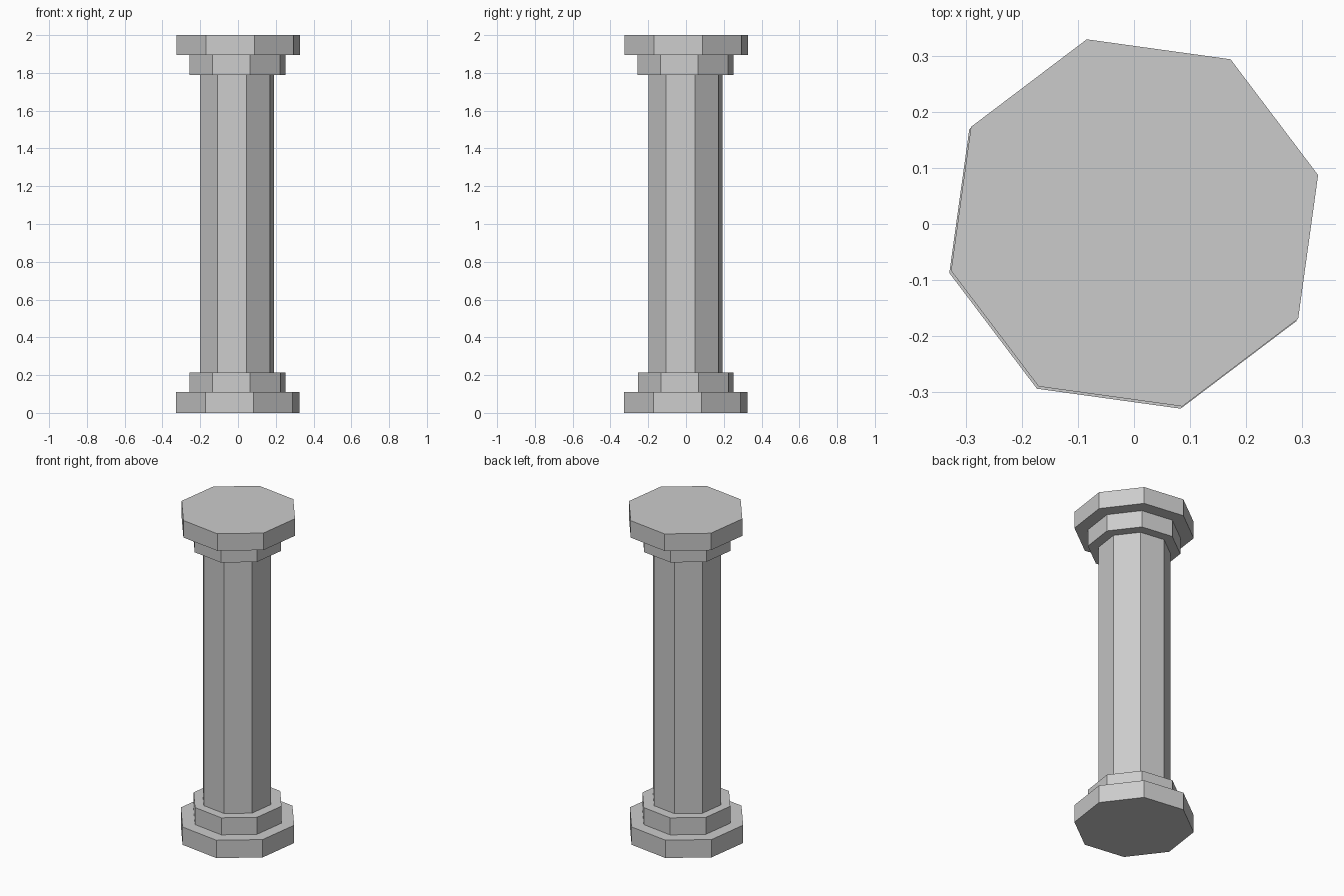
import bpy, math

if "Cube" in bpy.data.objects:
    bpy.data.objects.remove(bpy.data.objects["Cube"])

stone = bpy.data.materials.new("grey stone")
stone.diffuse_color = (0.6, 0.6, 0.6, 1)
stone.use_nodes = True
stone.node_tree.nodes["Principled BSDF"].inputs["Base Color"].default_value = stone.diffuse_color


def octagon_block(name, radius, z0, z1, cx, cy):
    """Eight-sided flat-shaded drum from z0 to z1, first corner at 14.6 degrees."""
    ring = [(cx + radius * math.cos(math.radians(14.6 + 45 * i)),
             cy + radius * math.sin(math.radians(14.6 + 45 * i))) for i in range(8)]
    verts = [(x, y, z) for z in (z0, z1) for x, y in ring]
    faces = [(i, (i + 1) % 8, (i + 1) % 8 + 8, i + 8) for i in range(8)]
    faces += [tuple(range(7, -1, -1)), tuple(range(8, 16))]
    mesh = bpy.data.meshes.new(name)
    mesh.from_pydata(verts, [], faces)
    mesh.materials.append(stone)
    obj = bpy.data.objects.new(name, mesh)
    bpy.context.collection.objects.link(obj)


# Stacked parts, bottom to top, each slightly off axis like hand-laid stone
octagon_block("base_slab", 0.338, 0.0, 0.11, -0.002, -0.002)
octagon_block("base_collar", 0.262, 0.11, 0.215, -0.002, -0.001)
octagon_block("shaft", 0.203, 0.215, 1.79, -0.006, -0.003)
octagon_block("top_collar", 0.262, 1.79, 1.895, -0.003, -0.003)
octagon_block("top_slab", 0.338, 1.895, 2.0, 0.001, 0.002)
